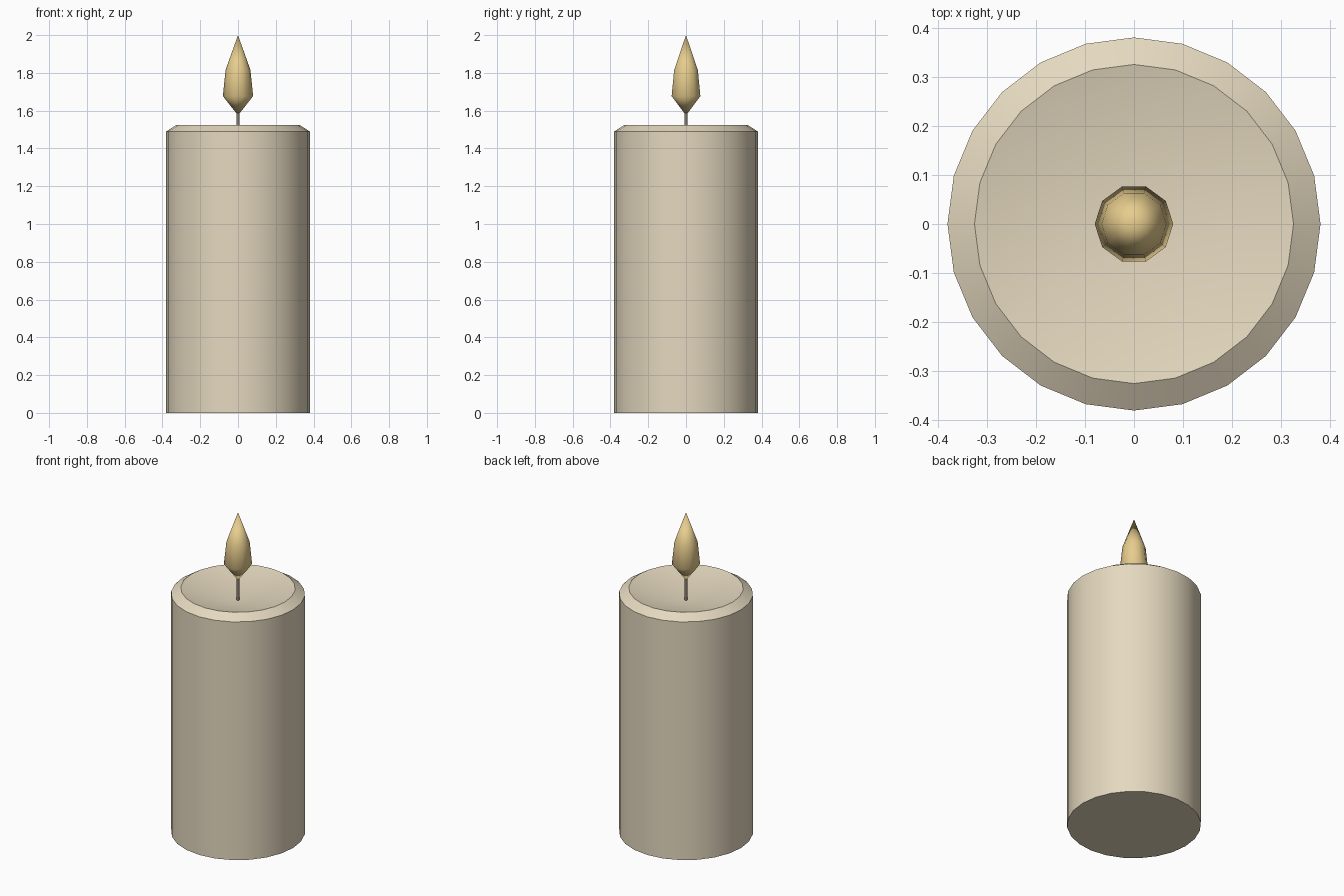
import bpy
import bmesh
from math import cos, sin, tau, radians

cube = bpy.data.objects.get("Cube")
if cube:
    bpy.data.objects.remove(cube, do_unlink=True)


def material(name, rgb):
    mat = bpy.data.materials.new(name)
    mat.use_nodes = True
    mat.diffuse_color = (*rgb, 1)
    mat.node_tree.nodes["Principled BSDF"].inputs["Base Color"].default_value = (*rgb, 1)
    return mat


def lathe(name, profile, sides, mat, smooth_angle):
    """Turn a (radius, height) profile about z; radius 0 closes to a point."""
    bm = bmesh.new()
    rings = []
    for r, z in profile:
        count = sides if r > 0 else 1
        rings.append([bm.verts.new((r * cos(tau * i / sides), r * sin(tau * i / sides), z))
                      for i in range(count)])
    for low, high in zip(rings, rings[1:]):
        for i in range(sides):
            j = (i + 1) % sides
            corners = [low[i % len(low)], low[j % len(low)],
                       high[j % len(high)], high[i % len(high)]]
            bm.faces.new(list(dict.fromkeys(corners)))
    bmesh.ops.recalc_face_normals(bm, faces=bm.faces)
    mesh = bpy.data.meshes.new(name)
    bm.to_mesh(mesh)
    bm.free()
    mesh.materials.append(mat)
    obj = bpy.data.objects.new(name, mesh)
    bpy.context.collection.objects.link(obj)
    bpy.ops.object.select_all(action="DESELECT")
    obj.select_set(True)
    bpy.context.view_layer.objects.active = obj
    bpy.ops.object.shade_smooth_by_angle(angle=radians(smooth_angle))
    return obj


wax = material("cream wax", (0.78, 0.69, 0.52))
flame = material("warm yellow", (0.80, 0.61, 0.27))
cord = material("grey brown cord", (0.24, 0.20, 0.15))

# Wax pillar with a chamfered rim and a shallow dished top
lathe("candle_body", [(0, 0), (0.38, 0), (0.38, 1.49), (0.325, 1.525), (0, 1.45)],
      24, wax, 30)

# Thin wick rising from the dish into the flame
lathe("wick", [(0, 1.44), (0.009, 1.44), (0.009, 1.59), (0, 1.59)], 8, cord, 50)

# Faceted teardrop flame, softly shaded
lathe("flame", [(0, 1.575), (0.08, 1.677), (0.066, 1.815), (0, 2)], 10, flame, 80)
